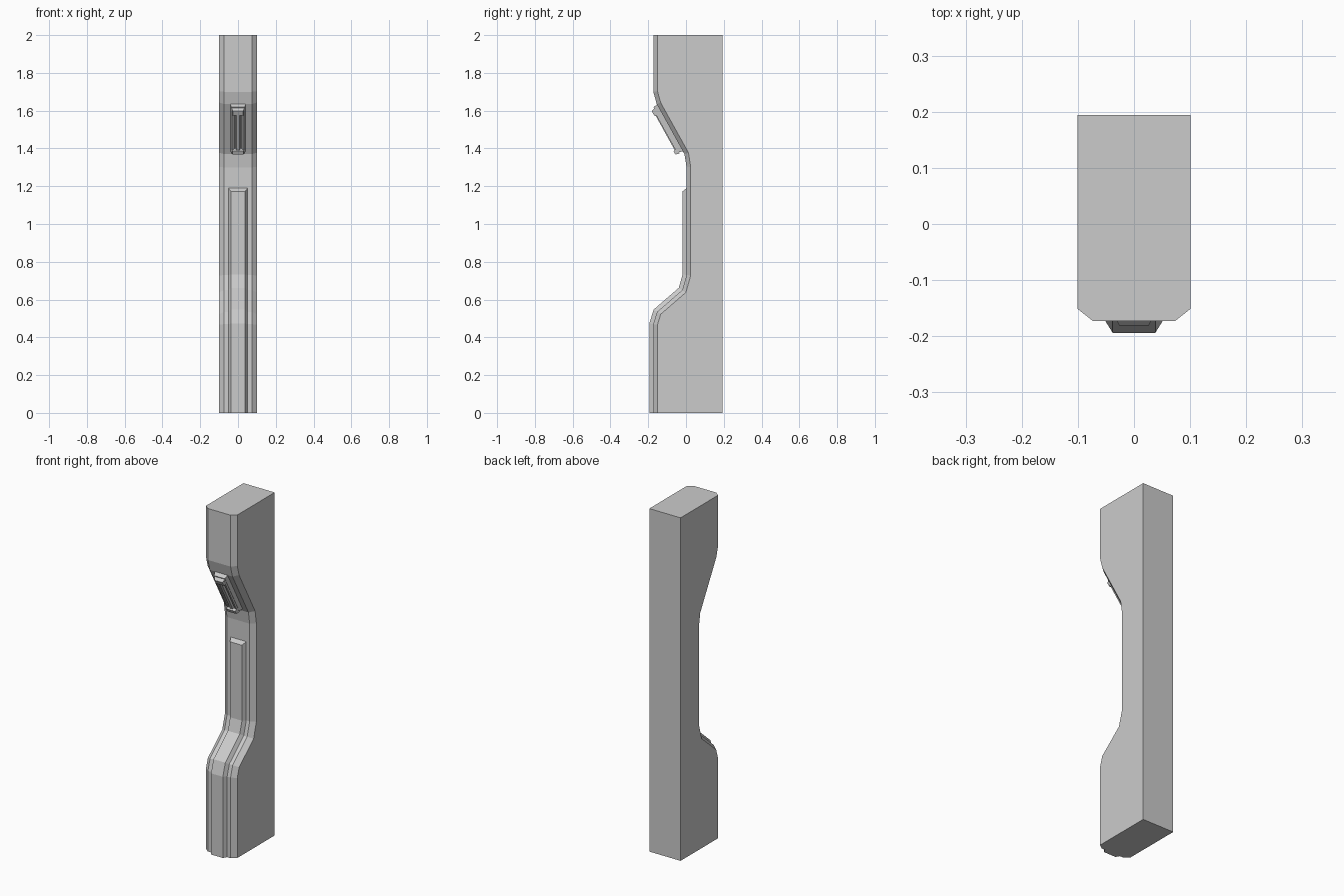
import bpy
import bmesh
from mathutils import Vector

if "Cube" in bpy.data.objects:
    bpy.data.objects.remove(bpy.data.objects["Cube"])

BACK = 0.194
# Front edge of the post as (y, z), bottom to top
PROFILE = [(-0.173, 0), (-0.173, 0.47), (-0.153, 0.535), (-0.02, 0.65), (0.003, 0.73),
           (0.003, 1.30), (-0.008, 1.37), (-0.155, 1.635), (-0.173, 1.70), (-0.173, 2)]


def offset(points, dist):
    """Mitred offset of a (y, z) path; positive goes outward (towards -y)."""
    pts = [Vector(p) for p in points]
    normals = []
    for a, b in zip(pts, pts[1:]):
        t = (b - a).normalized()
        normals.append(Vector((-t.y, t.x)))
    result = []
    for i, p in enumerate(pts):
        n1, n2 = normals[max(i - 1, 0)], normals[min(i, len(normals) - 1)]
        result.append(p + (n1 + n2) * dist / (1 + n1.dot(n2)))
    return result


def loft(name, sections):
    """Closed solid through a list of equal-length point loops."""
    bm = bmesh.new()
    rings = [[bm.verts.new(p) for p in s] for s in sections]
    count = len(rings[0])
    for a, b in zip(rings, rings[1:]):
        for i in range(count):
            j = (i + 1) % count
            bm.faces.new((a[i], a[j], b[j], b[i]))
    bm.faces.new(rings[0])
    bm.faces.new(rings[-1])
    bmesh.ops.recalc_face_normals(bm, faces=bm.faces)
    bmesh.ops.dissolve_limit(bm, angle_limit=0.002, verts=bm.verts, edges=bm.edges)
    mesh = bpy.data.meshes.new(name)
    bm.to_mesh(mesh)
    bm.free()
    obj = bpy.data.objects.new(name, mesh)
    bpy.context.collection.objects.link(obj)
    return obj


# Post with chamfered front corners
sections = []
for p, c in zip(PROFILE, offset(PROFILE, -0.022)):
    sections.append([(-0.101, BACK, c.y), (-0.101, c.x, c.y), (-0.073, p[0], p[1]),
                     (0.073, p[0], p[1]), (0.101, c.x, c.y), (0.101, BACK, c.y)])
loft("post", sections)

# Raised strip up the lower front, with a sloped top end
path = PROFILE[:5] + [(0.003, 1.19)]
outer = offset(path, 0.021)
outer[-1].y = 1.173
sections = []
for p, o in zip(path, outer):
    sections.append([(-0.051, p[0], p[1]), (-0.038, o.x, o.y),
                     (0.038, o.x, o.y), (0.051, p[0], p[1])])
loft("front_strip", sections)

# Ornament on the upper slope, laid out along the slope and its outward normal
origin = Vector((0, -0.155, 1.635))
down = (Vector((0, -0.008, 1.37)) - origin).normalized()
out = Vector((0, down.z, -down.y))


def slope_block(name, start, end, width, low, high, inset, shift=0):
    def ring(height, shrink):
        return [origin + down * d + out * height + Vector((x + shift, 0, 0))
                for d, x in ((start + shrink, shrink - width), (start + shrink, width - shrink),
                             (end - shrink, width - shrink), (end - shrink, shrink - width))]
    loft(name, [ring(low, 0), ring(high, inset)])


slope_block("ornament_plate", 0.0, 0.287, 0.042, -0.004, 0.022, 0.007)
for side, s in (("left", -1), ("right", 1)):
    slope_block("ornament_rail_" + side, 0.02, 0.282, 0.008, 0.02, 0.031, 0.003, s * 0.026)
slope_block("ornament_bar", 0.025, 0.28, 0.013, 0.02, 0.035, 0.004)
slope_block("ornament_top_cap", 0.012, 0.055, 0.034, 0.02, 0.041, 0.008)
slope_block("ornament_bottom_cap", 0.255, 0.288, 0.034, 0.02, 0.043, 0.006)
